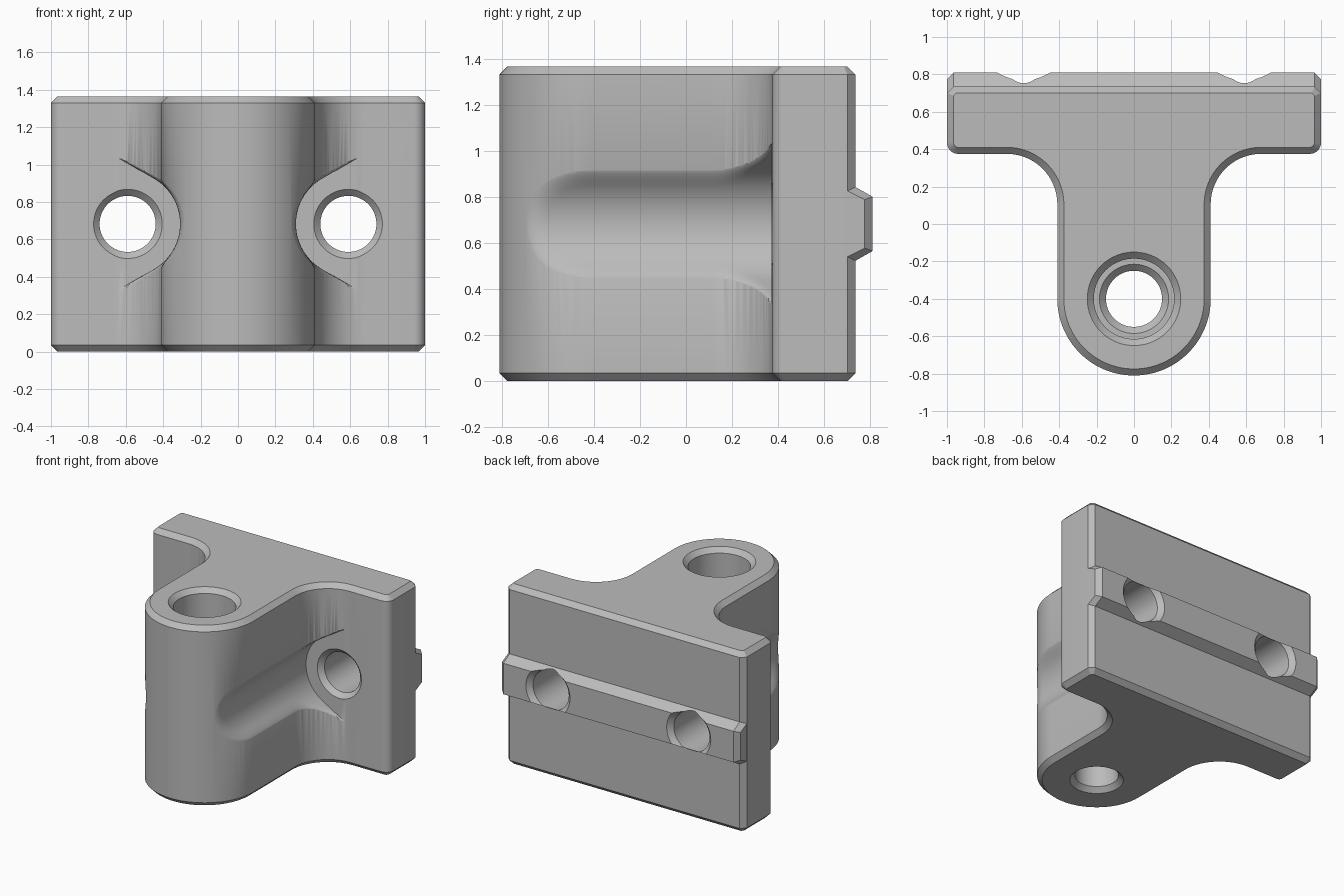
import bpy, bmesh
from math import sin, cos, pi, sqrt, radians

cube = bpy.data.objects.get("Cube")
if cube:
    bpy.data.objects.remove(cube, do_unlink=True)

HEIGHT, MID = 1.365, 0.6825      # block height and hole level
HOLE_X, POST_Y = 0.59, -0.4      # mounting hole offset, post centre
POST_R, FILLET_R = 0.41, 0.27
FILLET_X, FILLET_Y = 0.68, 0.105
CHAMFER = 0.035

steel = bpy.data.materials.new("plain_grey")
steel.use_nodes = True
grey = (0.5, 0.5, 0.5, 1)
steel.diffuse_color = grey
steel.node_tree.nodes["Principled BSDF"].inputs["Base Color"].default_value = grey


def loft(name, rings):
    """Closed solid through rings that have equal point counts."""
    bm = bmesh.new()
    loops = [[bm.verts.new(p) for p in ring] for ring in rings]
    n = len(loops[0])
    for a, b in zip(loops, loops[1:]):
        for i in range(n):
            j = (i + 1) % n
            bm.faces.new((a[i], a[j], b[j], b[i]))
    bm.faces.new(loops[0][::-1])
    bm.faces.new(loops[-1])
    bmesh.ops.recalc_face_normals(bm, faces=bm.faces)
    mesh = bpy.data.meshes.new(name)
    bm.to_mesh(mesh)
    bm.free()
    mesh.materials.append(steel)
    obj = bpy.data.objects.new(name, mesh)
    bpy.context.collection.objects.link(obj)
    return obj


def arc(cx, cy, r, start, end, steps):
    angles = [radians(start + (end - start) * i / steps) for i in range(steps + 1)]
    return [(cx + r * cos(a), cy + r * sin(a)) for a in angles]


def combine(target, tool, operation):
    """Apply a boolean and discard the tool."""
    tool.hide_render = True
    mod = target.modifiers.new(tool.name, 'BOOLEAN')
    mod.operation, mod.solver, mod.object = operation, 'EXACT', tool
    bpy.context.view_layer.objects.active = target
    bpy.ops.object.modifier_apply(modifier=mod.name)
    bpy.data.objects.remove(tool, do_unlink=True)


# T-shaped block: round post, filleted web and plate, inset by d
def outline(d):
    k = 0.414 * d
    half = arc(0, POST_Y, POST_R - d, -90, 0, 32)
    half += arc(FILLET_X, FILLET_Y, FILLET_R + d, 180, 90, 24)
    half += arc(0.94, 0.435, 0.06 - d, -90, 0, 8)
    half += [(1 - d, 0.7 - k), (0.965 - k, 0.735 - d)]
    return half + [(-x, y) for x, y in half[:0:-1]]


levels = [(0, CHAMFER), (CHAMFER, 0), (HEIGHT - CHAMFER, 0), (HEIGHT, CHAMFER)]
bracket = loft("mounting_bracket", [[(x, y, z) for x, y in outline(d)] for z, d in levels])


# Tapered locating rail across the back, chamfered at both ends
def rail_ring(x, root, base, tip, crest):
    half = [(root, base), (0.6, base)]
    pts = [(tip, crest)] + half + [(y, -z) for y, z in half[::-1]] + [(tip, -crest)]
    return [(x, y, MID + z) for y, z in pts]


end = (0.7, 0.1425, 0.775, 0.105)
middle = (0.735, 0.16, 0.81, 0.1175)
rail = loft("locating_rail", [rail_ring(-0.9995, *end), rail_ring(-0.965, *middle),
                              rail_ring(0.965, *middle), rail_ring(0.9995, *end)])
combine(bracket, rail, 'UNION')


# Soft-edged tool grooves down each side of the web
GAP = 0.003


def side_x(y):
    """Web side position at depth y, a hair outside the surface."""
    if y < POST_Y:
        return sqrt((POST_R + GAP) ** 2 - (y - POST_Y) ** 2)
    if y < FILLET_Y:
        return POST_R + GAP
    return FILLET_X - sqrt(max(0, (FILLET_R - GAP) ** 2 - (y - FILLET_Y) ** 2))


def groove_x(z, r=0.28):
    """Round groove bottom that opens out along tangent flanks."""
    z = abs(z)
    flank = r * cos(pi / 6)
    if z < flank:
        return HOLE_X - sqrt(r * r - z * z)
    return HOLE_X - r / 2 + (z - flank) * sqrt(3)


def soft_min(a, b, k=0.045):
    h = max(k - abs(a - b), 0) / k
    return min(a, b) - h * h * k / 4


def groove(side):
    y0, y1, ny, nz, reach = -0.72, 0.375 - GAP, 80, 72, 0.43
    rings = []
    for i in range(ny + 1):
        y = y0 + (y1 - y0) * i / ny
        ring = [(side * 1.4, y, MID + reach), (side * 1.4, y, MID - reach)]
        for j in range(nz + 1):
            z = reach * (2 * j / nz - 1)
            ring.append((side * soft_min(side_x(y), groove_x(z)), y, MID + z))
        rings.append(ring)
    return loft("groove_cutter", rings)


for side in (-1, 1):
    combine(bracket, groove(side), 'DIFFERENCE')


# Holes turned from (radius, position) profiles
def turned(name, profile, place, steps=64):
    rings = []
    for r, h in profile:
        rings.append([place(u, v, h) for u, v in arc(0, 0, r, 0, 360, steps)[:-1]])
    return loft(name, rings)


mount = [(0.207, 0.35), (0.15, 0.407), (0.15, 0.775), (0.205, 0.83)]
for side in (-1, 1):
    cutter = turned("mount_hole_cutter", mount,
                    lambda u, v, h: (side * HOLE_X + u, h, MID + v))
    combine(bracket, cutter, 'DIFFERENCE')

bore = [(0.205, -0.02), (0.15, 0.035), (0.15, 0.645), (0.185, 0.68),
        (0.215, 0.68), (0.215, 1.33), (0.27, 1.385)]
combine(bracket, turned("post_bore_cutter", bore, lambda u, v, h: (u, POST_Y + v, h)),
        'DIFFERENCE')

# Smooth curves, crisp chamfers
bpy.ops.object.select_all(action='DESELECT')
bracket.select_set(True)
bpy.context.view_layer.objects.active = bracket
bpy.ops.object.shade_smooth_by_angle(angle=radians(28))
